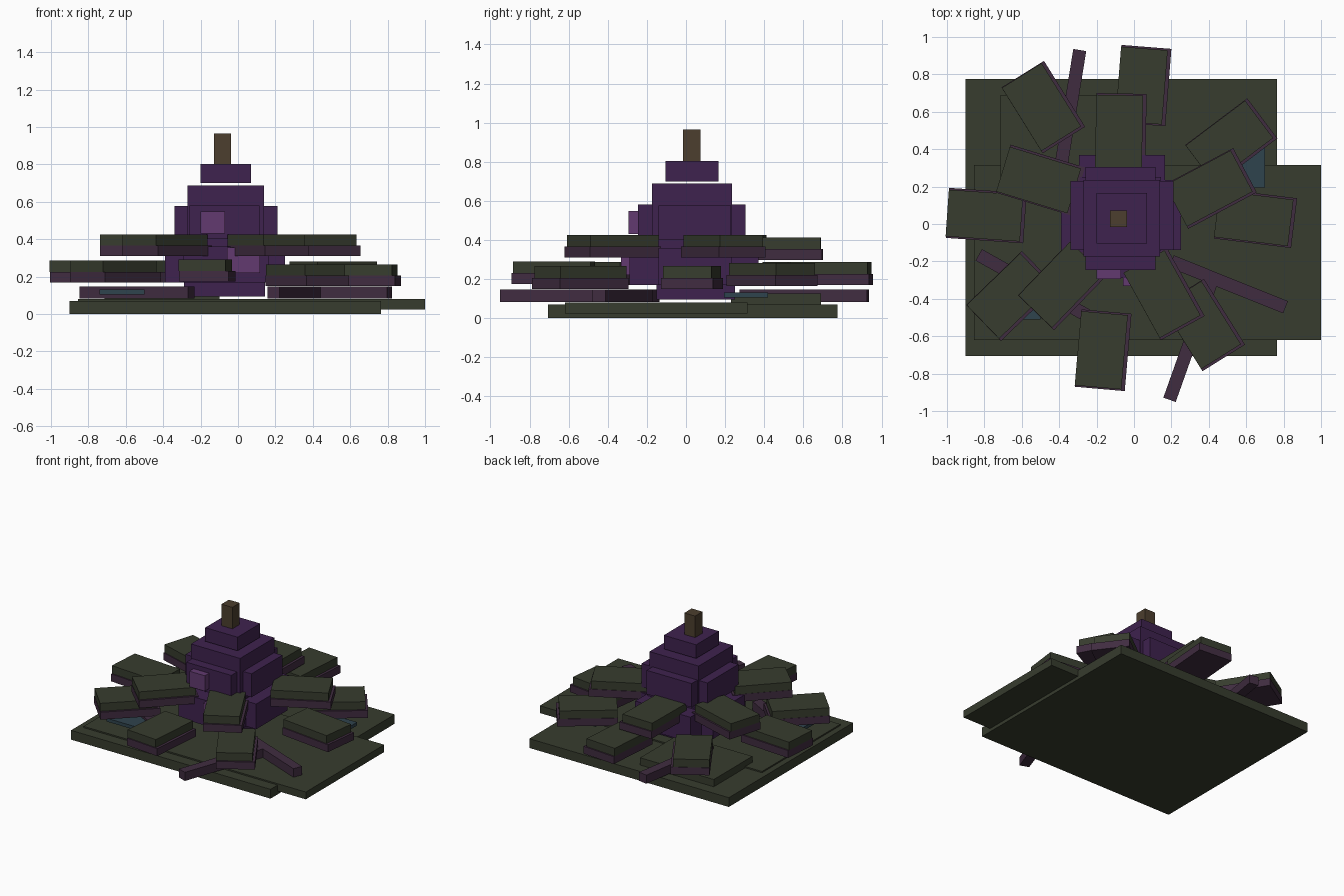
import bpy, bmesh, math
from mathutils import Matrix, Vector

if "Cube" in bpy.data.objects:
    bpy.data.objects.remove(bpy.data.objects["Cube"], do_unlink=True)


def material(name, rgb):
    """Flat material from 0-255 display values, stored linear."""
    lin = [((c / 255 + 0.055) / 1.055) ** 2.4 for c in rgb]
    m = bpy.data.materials.new(name)
    m.use_nodes = True
    m.diffuse_color = (*lin, 1)
    m.node_tree.nodes["Principled BSDF"].inputs["Base Color"].default_value = (*lin, 1)
    return m


OLIVE = material("dark_olive", (55, 60, 46))
PURPLE = material("deep_purple", (62, 34, 78))
MAUVE = material("dark_mauve", (64, 44, 64))
PINK = material("orchid_purple", (98, 58, 112))
BROWN = material("bark_brown", (76, 62, 46))
TEAL = material("dark_teal", (47, 67, 77))


def block(name, centre, size, mat, angle=0):
    bm = bmesh.new()
    bmesh.ops.create_cube(bm, size=1)
    bmesh.ops.scale(bm, vec=Vector(size), verts=bm.verts)
    mesh = bpy.data.meshes.new(name)
    bm.to_mesh(mesh)
    bm.free()
    mesh.materials.append(mat)
    ob = bpy.data.objects.new(name, mesh)
    ob.matrix_world = Matrix.Translation(centre) @ Matrix.Rotation(math.radians(angle), 4, 'Z')
    bpy.context.collection.objects.link(ob)
    return ob


def span(name, x, y, z, mat):
    """Axis-aligned block given by its limits."""
    block(name, [sum(r) / 2 for r in (x, y, z)], [r[1] - r[0] for r in (x, y, z)], mat)


# Ground slabs
span("ground_main", (-0.90, 0.765), (-0.705, 0.775), (0, 0.07), OLIVE)
span("ground_side", (-0.855, 1.0), (-0.62, 0.315), (0.025, 0.08), OLIVE)
span("ground_mound", (-0.715, -0.10), (0.23, 0.69), (0.06, 0.125), OLIVE)

# Small pools
span("pool_left", (0.46, 0.70), (0.195, 0.42), (0.105, 0.13), TEAL)
span("pool_right", (-0.74, -0.50), (-0.51, -0.28), (0.105, 0.13), TEAL)

# Central tower: cores with crossing side panels, stepped top and stem
span("lower_core", (-0.29, 0.145), (-0.15, 0.25), (0.095, 0.37), PURPLE)
span("lower_panel_x", (-0.39, 0.25), (-0.14, 0.235), (0.17, 0.36), PURPLE)
span("lower_panel_y", (-0.295, 0.165), (-0.29, 0.37), (0.17, 0.36), PURPLE)
span("upper_core", (-0.27, 0.14), (-0.175, 0.235), (0.36, 0.688), PURPLE)
span("upper_panel_x", (-0.34, 0.21), (-0.14, 0.23), (0.40, 0.577), PURPLE)
span("upper_panel_y", (-0.26, 0.115), (-0.245, 0.305), (0.40, 0.58), PURPLE)
span("cap", (-0.20, 0.07), (-0.105, 0.165), (0.70, 0.803), PURPLE)
span("stem", (-0.127, -0.037), (-0.015, 0.073), (0.80, 0.965), BROWN)
span("upper_patch", (-0.20, -0.07), (-0.295, -0.235), (0.43, 0.547), PINK)
span("lower_patch", (-0.06, 0.118), (-0.332, -0.28), (0.22, 0.357), PINK)

# Roots: outer end, inner end
roots = [((-0.29, 0.93), (-0.395, 0.28)), ((0.81, -0.445), (0.20, -0.20)),
         ((0.19, -0.94), (0.41, -0.32)), ((-0.83, -0.165), (-0.25, -0.49))]
for i, (a, b) in enumerate(roots):
    a, b = Vector(a), Vector(b)
    d, mid = b - a, (a + b) / 2
    block(f"root_{i + 1}", (mid.x, mid.y, 0.115), (d.length, 0.07, 0.065), MAUVE,
          math.degrees(math.atan2(d.y, d.x)))

# Leaf pads: centre x, centre y, angle, underside height
upper_pads = [(-0.07, 0.49, 89, 0.297), (0.41, 0.19, 28, 0.31), (-0.50, 0.235, 163, 0.31),
              (-0.38, -0.325, 226, 0.31), (0.16, -0.375, -61, 0.31)]
outer_pads = [(0.05, 0.74, 85.5, 0.17), (0.52, 0.44, 37, 0.165), (0.65, 0.03, -7, 0.15),
              (0.37, -0.54, -58, 0.15), (-0.165, -0.675, -95, 0.175), (-0.655, -0.385, 224, 0.17),
              (-0.79, 0.045, 176, 0.17), (-0.485, 0.625, 122, 0.17)]
for ring, pads in (("upper", upper_pads), ("outer", outer_pads)):
    for i, (x, y, angle, z) in enumerate(pads):
        block(f"{ring}_pad_base_{i + 1}", (x, y, z + 0.028), (0.415, 0.268, 0.056), MAUVE, angle)
        block(f"{ring}_pad_top_{i + 1}", (x - 0.01, y, z + 0.086), (0.398, 0.25, 0.06), OLIVE, angle)
